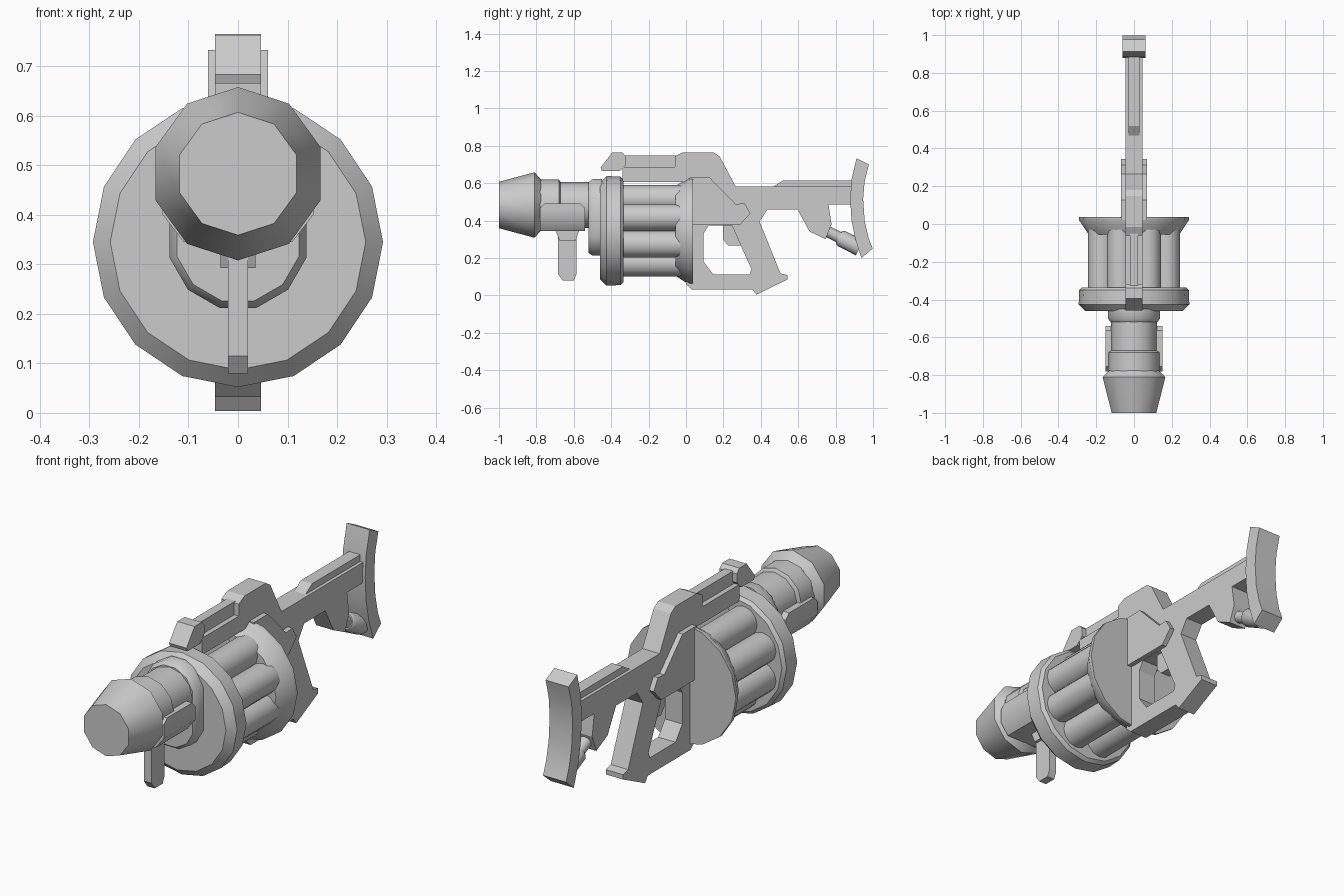
import bpy, bmesh, math
from mathutils import Matrix, Vector

if "Cube" in bpy.data.objects:
    bpy.data.objects.remove(bpy.data.objects["Cube"])

grey = bpy.data.materials.new("grey")
grey.diffuse_color = (0.6, 0.6, 0.6, 1)
grey.use_nodes = True
grey.node_tree.nodes["Principled BSDF"].inputs["Base Color"].default_value = grey.diffuse_color


def finish(bm, name, angle):
    """Turn a bmesh into a shaded object."""
    bmesh.ops.remove_doubles(bm, verts=bm.verts, dist=1e-5)
    bmesh.ops.recalc_face_normals(bm, faces=bm.faces)
    me = bpy.data.meshes.new(name)
    bm.to_mesh(me)
    bm.free()
    me.materials.append(grey)
    ob = bpy.data.objects.new(name, me)
    bpy.context.collection.objects.link(ob)
    bpy.ops.object.select_all(action='DESELECT')
    ob.select_set(True)
    bpy.context.view_layer.objects.active = ob
    bpy.ops.object.shade_smooth_by_angle(angle=math.radians(angle))
    return ob


def plate(name, half, *loops, angle=20):
    """Side profile (y, z), with optional holes, thickened to +-half in x."""
    cu = bpy.data.curves.new(name, 'CURVE')
    cu.dimensions, cu.fill_mode, cu.extrude = '2D', 'BOTH', half
    for loop in loops:
        sp = cu.splines.new('POLY')
        sp.points.add(len(loop) - 1)
        for p, (y, z) in zip(sp.points, loop):
            p.co = (y, z, 0, 1)
        sp.use_cyclic_u = True
    tmp = bpy.data.objects.new(name + "_curve", cu)
    bpy.context.collection.objects.link(tmp)
    dg = bpy.context.evaluated_depsgraph_get()
    me = bpy.data.meshes.new_from_object(tmp.evaluated_get(dg))
    bm = bmesh.new()
    bm.from_mesh(me)
    bpy.data.objects.remove(tmp)
    bpy.data.curves.remove(cu)
    bpy.data.meshes.remove(me)
    bm.transform(Matrix(((0, 0, 1, 0), (1, 0, 0, 0), (0, 1, 0, 0), (0, 0, 0, 1))))
    return finish(bm, name, angle)


def lathe(name, sections, n, x=0, z=0, phase=0.0, stretch=0, angle=40, matrix=None):
    """Rings (y, radius) along y; stretch drops the lower half into a long oval."""
    bm = bmesh.new()
    rings = []
    for y, r in sections:
        ring = []
        for i in range(n):
            a = 2 * math.pi * (i + phase) / n
            dz = r * math.cos(a)
            ring.append(bm.verts.new((x + r * math.sin(a), y, z + dz - (stretch if dz < 0 else 0))))
        rings.append(ring)
    for a, b in zip(rings, rings[1:]):
        for i in range(n):
            bm.faces.new((a[i], a[(i + 1) % n], b[(i + 1) % n], b[i]))
    bm.faces.new(rings[0])
    bm.faces.new(rings[-1])
    if matrix:
        bm.transform(matrix)
    return finish(bm, name, angle)


# Barrel and muzzle
BZ = 0.483
lathe("muzzle", [(-1, 0.124), (-0.81, 0.175), (-0.775, 0.137)], 10, z=BZ)
lathe("barrel_sleeve", [(-0.79, 0.137), (-0.68, 0.137), (-0.67, 0.122)], 12, z=BZ)
lathe("barrel", [(-0.69, 0.122), (-0.50, 0.122)], 12, z=BZ)
lathe("collar", [(-0.52, 0.128), (-0.50, 0.143), (-0.45, 0.143)], 12, z=BZ, phase=0.5, stretch=0.133)

# Revolving drum: two end rings, core and eight chambers
DZ = 0.345
lathe("drum_front_ring", [(-0.46, 0.258), (-0.425, 0.293), (-0.35, 0.29), (-0.335, 0.275)], 16, z=DZ)
lathe("drum_rear_ring", [(-0.055, 0.24), (0.02, 0.291), (0.037, 0.291)], 16, z=DZ)
lathe("drum_core", [(-0.36, 0.16), (-0.03, 0.16)], 16, z=DZ)
for i in range(8):
    a = math.radians(22.5 + 45 * i)
    lathe(f"chamber_{i + 1}", [(-0.36, 0.073), (-0.03, 0.073)], 12,
          x=0.185 * math.cos(a), z=DZ + 0.185 * math.sin(a))

# Foregrip: cradle under the barrel with a thin handle
cradle = plate("foregrip_cradle", 0.152, [
    (-0.78, 0.345), (-0.54, 0.345), (-0.54, 0.40), (-0.54, 0.465), (-0.565, 0.49),
    (-0.755, 0.49), (-0.78, 0.465), (-0.78, 0.40)])
for v in cradle.data.vertices:
    if v.co.z < 0.36:
        v.co.x *= 0.72
plate("foregrip_bracket", 0.035, [(-0.70, 0.35), (-0.57, 0.35), (-0.59, 0.293), (-0.675, 0.293)])
plate("foregrip_handle", 0.02, [
    (-0.685, 0.35), (-0.585, 0.35), (-0.585, 0.115), (-0.60, 0.08), (-0.66, 0.08), (-0.685, 0.115)])

# Main frame with rear grip, stock arm and the finger opening
plate("frame", 0.046, [
    (-0.34, 0.605), (-0.34, 0.685), (-0.06, 0.685), (-0.06, 0.743), (-0.015, 0.765),
    (0.147, 0.765), (0.18, 0.743), (0.265, 0.583), (0.90, 0.583), (0.90, 0.485),
    (0.762, 0.485), (0.778, 0.38), (0.746, 0.30), (0.66, 0.342), (0.596, 0.46),
    (0.436, 0.46), (0.393, 0.395), (0.505, 0.118), (0.543, 0.108), (0.543, 0.085),
    (0.377, 0.004), (0.355, 0.032), (0.03, 0.032), (0, 0.06), (0, 0.605)],
    [(0.12, 0.374), (0.094, 0.33), (0.094, 0.18), (0.145, 0.112), (0.34, 0.112),
     (0.35, 0.14), (0.245, 0.374)])
plate("frame_side_block", 0.07, [
    (0.02, 0.63), (0.126, 0.63), (0.265, 0.488), (0.313, 0.492), (0.345, 0.438),
    (0.286, 0.375), (0.02, 0.375)])
plate("trigger", 0.025, [(0.197, 0.38), (0.197, 0.30), (0.225, 0.267), (0.30, 0.267), (0.26, 0.38)])

# Top rail and front sight
plate("top_rail", 0.022, [(-0.35, 0.68), (-0.35, 0.748), (-0.04, 0.748), (-0.04, 0.68)])
plate("front_sight", 0.046, [
    (-0.457, 0.683), (-0.395, 0.763), (-0.34, 0.763), (-0.32, 0.743), (-0.32, 0.70),
    (-0.355, 0.665), (-0.45, 0.665)])

# Stock: cheek strip, curved butt pad and recoil damper
plate("cheek_strip", 0.03, [(0.465, 0.58), (0.52, 0.615), (0.89, 0.615), (0.89, 0.58)])
plate("butt_pad", 0.061, [
    (0.912, 0.733), (0.978, 0.70), (0.955, 0.61), (0.947, 0.515), (0.955, 0.40),
    (0.975, 0.31), (0.998, 0.25), (0.938, 0.20), (0.905, 0.30), (0.885, 0.40),
    (0.878, 0.515), (0.885, 0.62)], angle=35)
tilt = Matrix.Translation(Vector((0, 0.75, 0.345))) @ Matrix.Rotation(math.radians(-27), 4, 'X')
lathe("damper_rod", [(0, 0.03), (0.12, 0.03)], 10, matrix=tilt)
lathe("damper_cylinder", [(0.075, 0.036), (0.09, 0.045), (0.20, 0.045)], 10, matrix=tilt)
